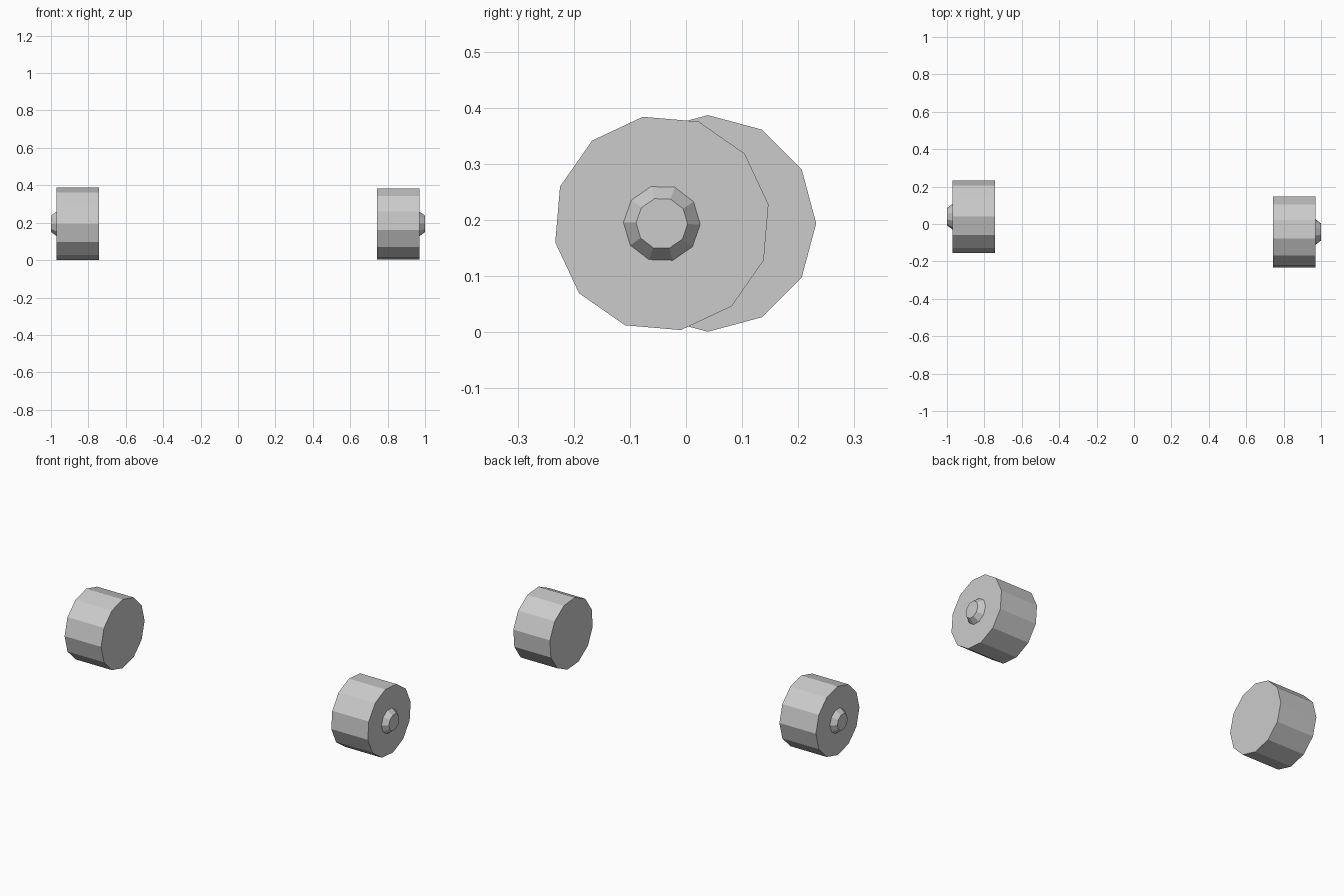
import bpy, bmesh
from math import cos, sin, radians

if "Cube" in bpy.data.objects:
    bpy.data.objects.remove(bpy.data.objects["Cube"])


def lathe_x(name, sides, phase, y, z, rings):
    """Closed flat-sided solid along x; rings are (x, radius)."""
    bm = bmesh.new()
    loops = []
    for x, r in rings:
        angles = [radians(phase + 360 * i / sides) for i in range(sides)]
        loops.append([bm.verts.new((x, y + r * cos(a), z + r * sin(a))) for a in angles])
    for a, b in zip(loops, loops[1:]):
        for i in range(sides):
            j = (i + 1) % sides
            bm.faces.new((a[i], a[j], b[j], b[i]))
    bm.faces.new(loops[0])
    bm.faces.new(loops[-1])
    bmesh.ops.recalc_face_normals(bm, faces=bm.faces)
    mesh = bpy.data.meshes.new(name)
    bm.to_mesh(mesh)
    bm.free()
    bpy.context.collection.objects.link(bpy.data.objects.new(name, mesh))


Z = 0.194
# Each side: tyre drum plus tapered hub cap on the outer face
for label, s, y, tyre_phase, hub_phase in (("right", 1, -0.043, 10.1, -1.5),
                                           ("left", -1, 0.039, 0, 0)):
    lathe_x(label + "_wheel", 12, tyre_phase, y, Z, [(s * 0.743, 0.193), (s * 0.97, 0.193)])
    lathe_x(label + "_hub_cap", 10, hub_phase, y, Z, [(s * 0.968, 0.07), (s * 1.0, 0.046)])
